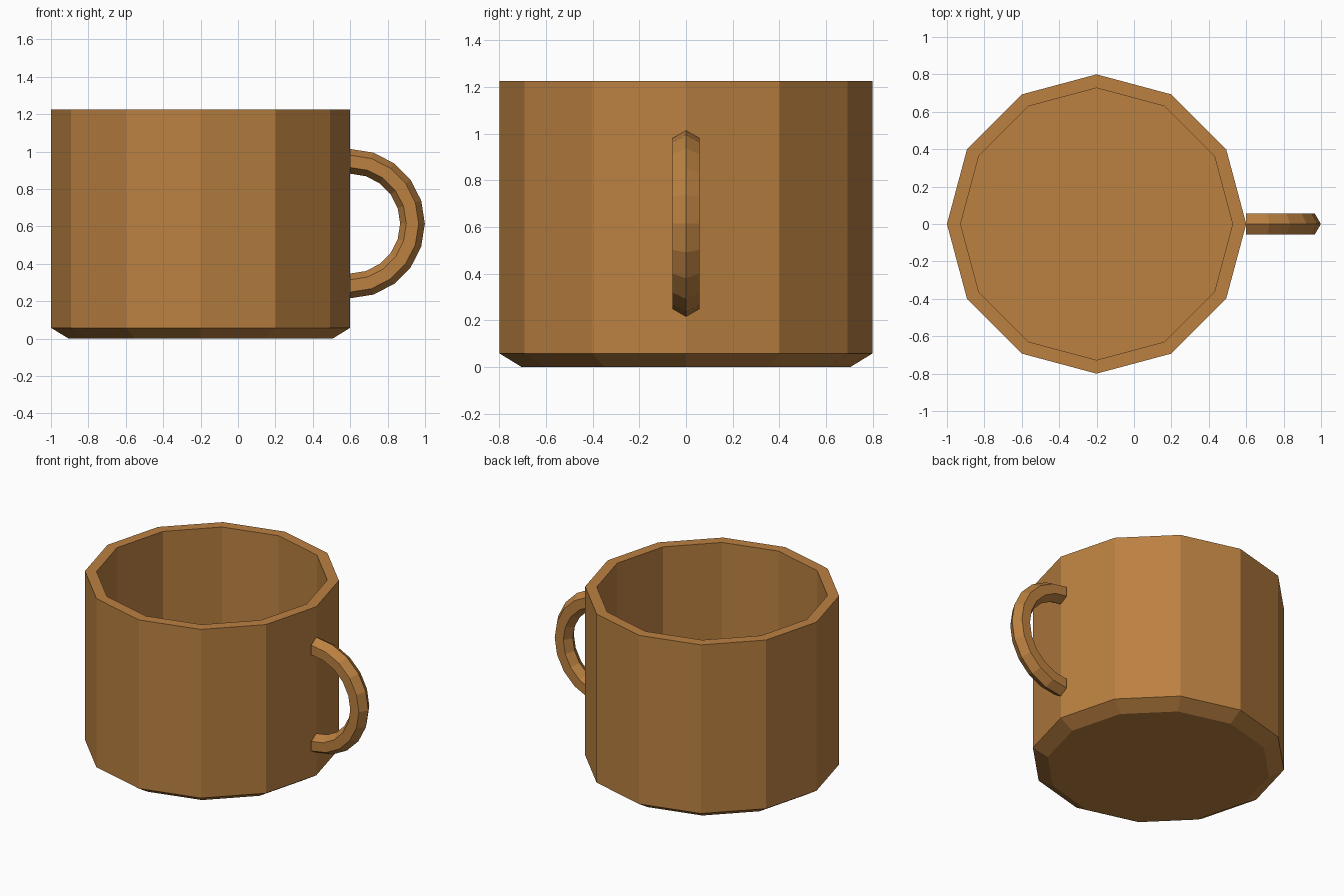
import bpy, bmesh
from math import cos, sin, pi

cube = bpy.data.objects.get("Cube")
if cube:
    bpy.data.objects.remove(cube, do_unlink=True)

brown = bpy.data.materials.new("warm brown")
brown.use_nodes = True
colour = (0.50, 0.22, 0.053, 1)
brown.diffuse_color = colour
brown.node_tree.nodes["Principled BSDF"].inputs["Base Color"].default_value = colour


def loft(name, rings, location):
    """Skin a row of closed rings with flat quads and cap both ends."""
    bm = bmesh.new()
    loops = [[bm.verts.new(p) for p in ring] for ring in rings]
    for a, b in zip(loops, loops[1:]):
        for i in range(len(a)):
            j = (i + 1) % len(a)
            bm.faces.new((a[i], a[j], b[j], b[i]))
    bm.faces.new(loops[0])
    bm.faces.new(loops[-1])
    bmesh.ops.recalc_face_normals(bm, faces=bm.faces)
    mesh = bpy.data.meshes.new(name)
    bm.to_mesh(mesh)
    bm.free()
    mesh.materials.append(brown)
    obj = bpy.data.objects.new(name, mesh)
    obj.location = location
    bpy.context.collection.objects.link(obj)


# Cup body: twelve-sided wall with a chamfered foot and a hollow inside
SIDES = 12
profile = [(0.705, 0), (0.8, 0.058), (0.8, 1.226), (0.727, 1.226), (0.727, 0.058)]
loft("cup_body",
     [[(r * cos(2 * pi * i / SIDES), r * sin(2 * pi * i / SIDES), z)
       for i in range(SIDES)] for r, z in profile],
     (-0.2, 0, 0))

# Handle: half a ring with a hexagonal section, touching the wall
STEPS, RING, TUBE = 10, 0.333, 0.066
rings = []
for s in range(STEPS + 1):
    turn = pi * s / STEPS - pi / 2
    section = [(RING + TUBE * cos(pi * k / 3), TUBE * sin(pi * k / 3)) for k in range(6)]
    rings.append([(r * cos(turn), y, r * sin(turn)) for r, y in section])
loft("handle", rings, (0.6, 0, 0.615))
